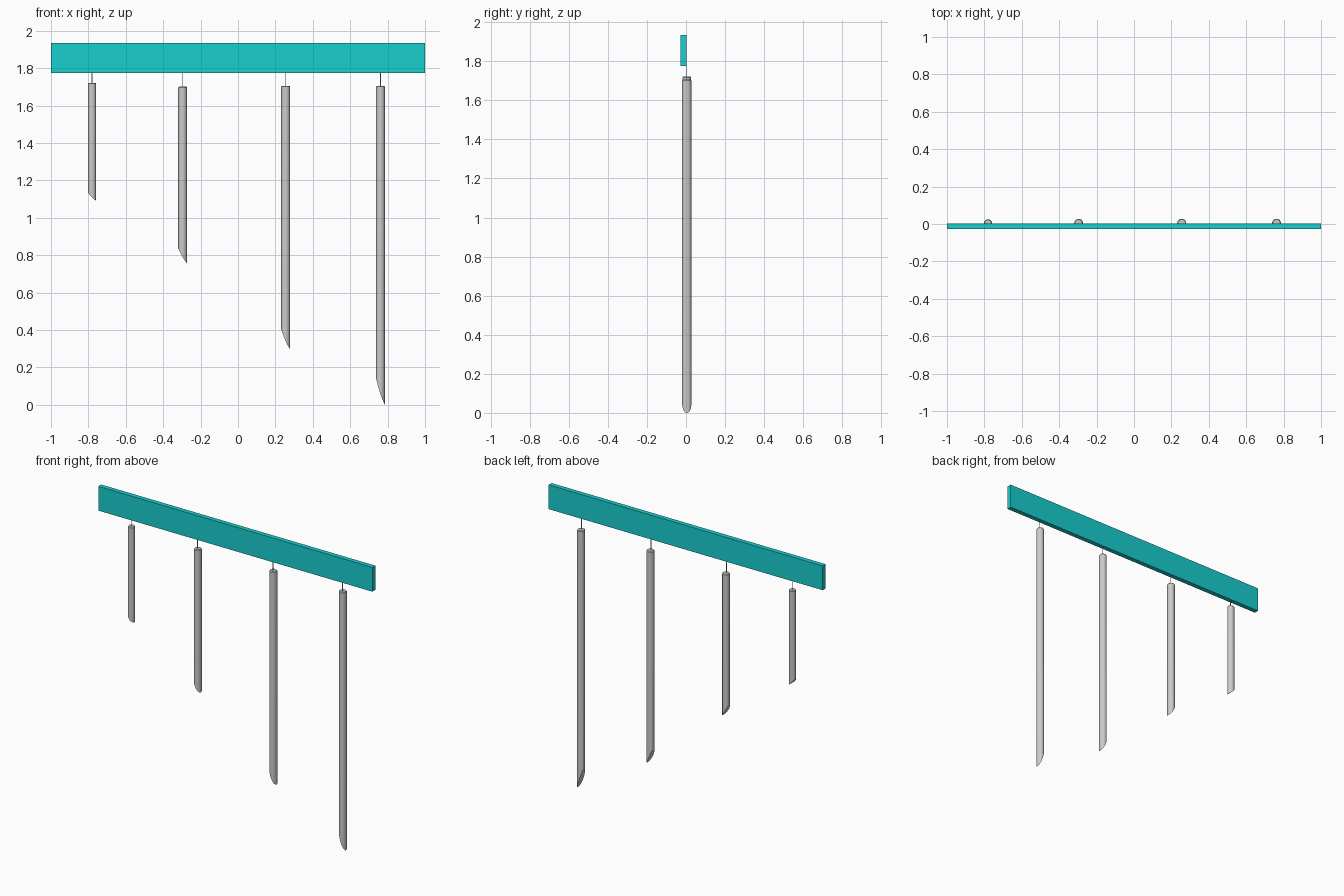
import bpy, bmesh
from math import cos, sin, pi

if "Cube" in bpy.data.objects:
    bpy.data.objects.remove(bpy.data.objects["Cube"])

SIDES = 32
TUBE_Y = 0.004


def finish(name, bm, smooth=False, color=None):
    bmesh.ops.recalc_face_normals(bm, faces=bm.faces[:])
    mesh = bpy.data.meshes.new(name)
    bm.to_mesh(mesh)
    bm.free()
    obj = bpy.data.objects.new(name, mesh)
    bpy.context.collection.objects.link(obj)
    if color:
        mat = bpy.data.materials.new(name + "_colour")
        mat.diffuse_color = color
        mat.use_nodes = True
        mat.node_tree.nodes["Principled BSDF"].inputs["Base Color"].default_value = mat.diffuse_color
        mesh.materials.append(mat)
    if smooth:
        bpy.ops.object.select_all(action='DESELECT')
        obj.select_set(True)
        bpy.context.view_layer.objects.active = obj
        bpy.ops.object.shade_smooth_by_angle()
    return obj


def chime(name, cx, r, top, left, tip):
    """Rod with a softly chamfered top and a curved slanted cut below."""
    bm = bmesh.new()

    def cut(u):  # u runs 0 at the short side to 1 at the tip
        return left + (tip - left) * (u + 0.4 * u * (1 - u))

    def ring(radius, z_of):
        return [bm.verts.new((cx + radius * cos(a), TUBE_Y + radius * sin(a),
                              z_of((1 + cos(a)) / 2)))
                for a in (2 * pi * i / SIDES for i in range(SIDES))]

    rings = [ring(r, cut),
             ring(r, lambda u: top - 0.005),
             ring(r - 0.004, lambda u: top)]
    for lo, hi in zip(rings, rings[1:]):
        for i in range(SIDES):
            j = (i + 1) % SIDES
            bm.faces.new((lo[i], lo[j], hi[j], hi[i]))
    bm.faces.new(rings[-1])
    # cut surface in strips straight across y
    b, half = rings[0], SIDES // 2
    bm.faces.new((b[0], b[1], b[-1]))
    for i in range(1, half - 1):
        bm.faces.new((b[i], b[i + 1], b[-i - 1], b[-i]))
    bm.faces.new((b[half - 1], b[half], b[half + 1]))
    finish(name, bm, smooth=True)


def cord(name, cx, z0, z1):
    bm = bmesh.new()
    bmesh.ops.create_cone(bm, cap_ends=True, segments=8, radius1=0.002,
                          radius2=0.002, depth=z1 - z0)
    bmesh.ops.translate(bm, verts=bm.verts[:], vec=(cx, 0.001, (z0 + z1) / 2))
    finish(name, bm, smooth=True)


# hanging bar
bm = bmesh.new()
bmesh.ops.create_cube(bm, size=1)
bmesh.ops.scale(bm, verts=bm.verts[:], vec=(2.0, 0.031, 0.16))
bmesh.ops.translate(bm, verts=bm.verts[:], vec=(0, -0.0125, 1.855))
finish("hanging_bar", bm, color=(0.01, 0.62, 0.63, 1))

# chimes and cords: centre x, radius, top, short side, tip
for n, (x, r, top, left, tip) in enumerate([
        (-0.78, 0.0215, 1.722, 1.135, 1.091),
        (-0.296, 0.0235, 1.702, 0.837, 0.758),
        (0.255, 0.024, 1.706, 0.405, 0.298),
        (0.762, 0.024, 1.706, 0.142, 0.0)], 1):
    chime(f"chime_{n}", x, r, top, left, tip)
    cord(f"cord_{n}", x, top - 0.005, 1.78)
